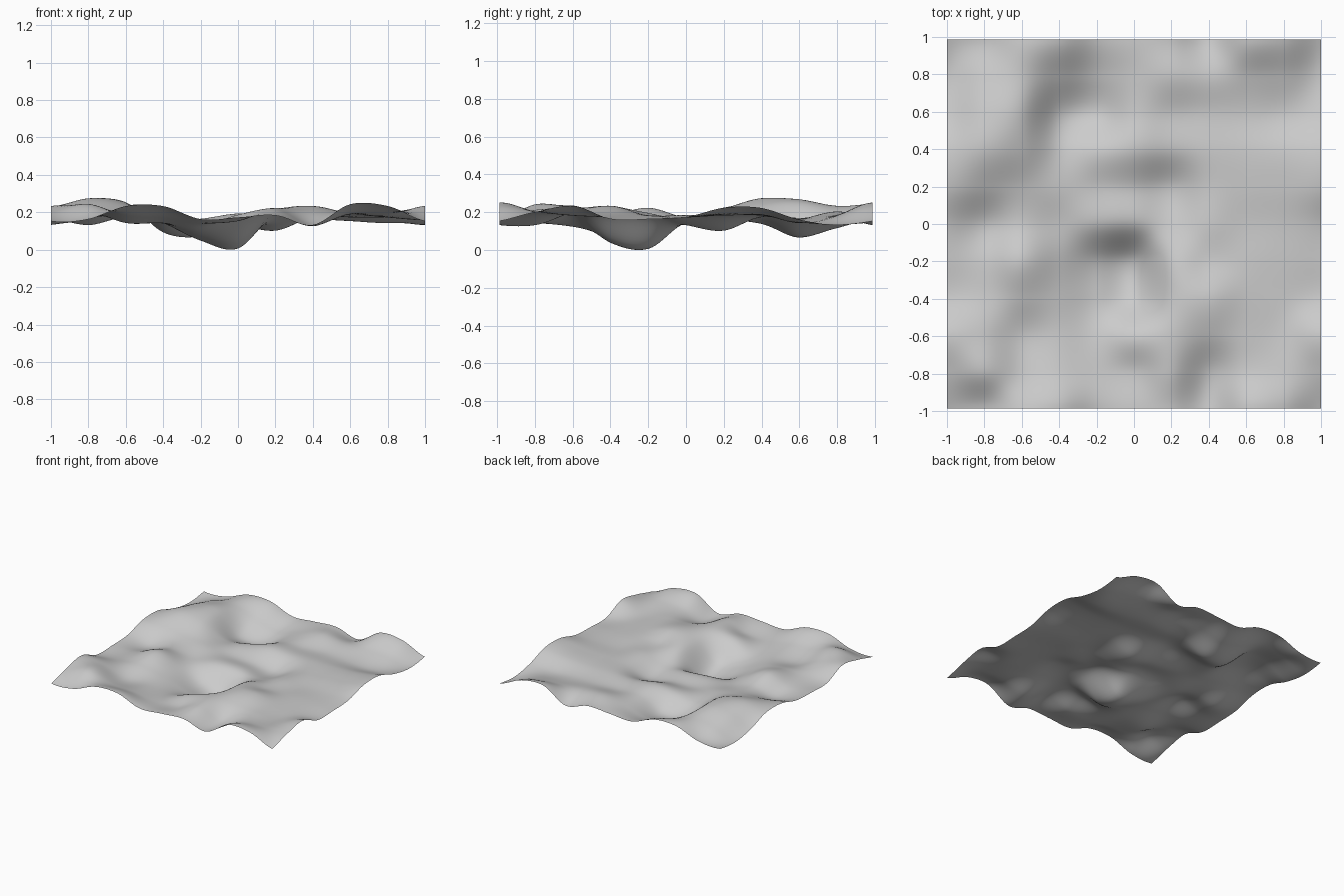
import bpy
import bmesh
import math

cube = bpy.data.objects.get("Cube")
if cube:
    bpy.data.objects.remove(cube, do_unlink=True)

# Control heights in hundredths, front row first, repeating like a tile
CONTROL = [
    [15, 16, 23, 23, 16, 17, 18, 13, 24, 23],
    [20, 24, 18, 17, 14, 15, 21, 13, 19, 20],
    [23, 21, 14, 14, 12, 18, 22, 20, 19, 18],
    [16, 17, 18, 14, 7, 4, 20, 23, 19, 17],
    [16, 16, 22, 14, 5, 1, 18, 18, 18, 17],
    [17, 13, 17, 14, 15, 14, 13, 18, 17, 17],
    [22, 21, 19, 16, 14, 13, 10, 17, 18, 19],
    [22, 27, 24, 14, 16, 19, 17, 18, 18, 19],
    [16, 25, 25, 9, 7, 16, 16, 16, 15, 14],
    [13, 20, 23, 16, 11, 16, 20, 18, 18, 17],
]
SIZE = len(CONTROL)
SEGMENTS = 100
DEPTH = 0.987


def blend(values, position):
    """Smooth repeating curve through evenly spaced values."""
    start = math.floor(position + 1e-6)
    t = position - start
    a, b, c, d = (values[(start + k) % SIZE] for k in (-1, 0, 1, 2))
    slope_in, slope_out = (c - a) / 2, (d - b) / 2
    curve = 3 * (c - b) - 2 * slope_in - slope_out
    bend = 2 * (b - c) + slope_in + slope_out
    return b + t * (slope_in + t * (curve + t * bend))


def ground_height(x, y):
    column = (x + 1) * SIZE / 2
    row = (y + 1) * SIZE / 2
    return blend([blend(line, column) for line in CONTROL], row) / 100


# Rolling ground sheet
bm = bmesh.new()
bmesh.ops.create_grid(bm, x_segments=SEGMENTS, y_segments=SEGMENTS, size=1)
for vert in bm.verts:
    vert.co.z = ground_height(vert.co.x, vert.co.y)
    vert.co.y *= DEPTH
lowest = min(vert.co.z for vert in bm.verts)
for vert in bm.verts:
    vert.co.z -= lowest
for face in bm.faces:
    face.smooth = True
bm.normal_update()

mesh = bpy.data.meshes.new("ground_sheet")
bm.to_mesh(mesh)
bm.free()
ground = bpy.data.objects.new("ground_sheet", mesh)
bpy.context.collection.objects.link(ground)

# Plain grey surface
grey = bpy.data.materials.new("plain_grey")
grey.use_nodes = True
colour = (0.6, 0.6, 0.6, 1)
grey.diffuse_color = colour
grey.node_tree.nodes["Principled BSDF"].inputs["Base Color"].default_value = colour
mesh.materials.append(grey)
